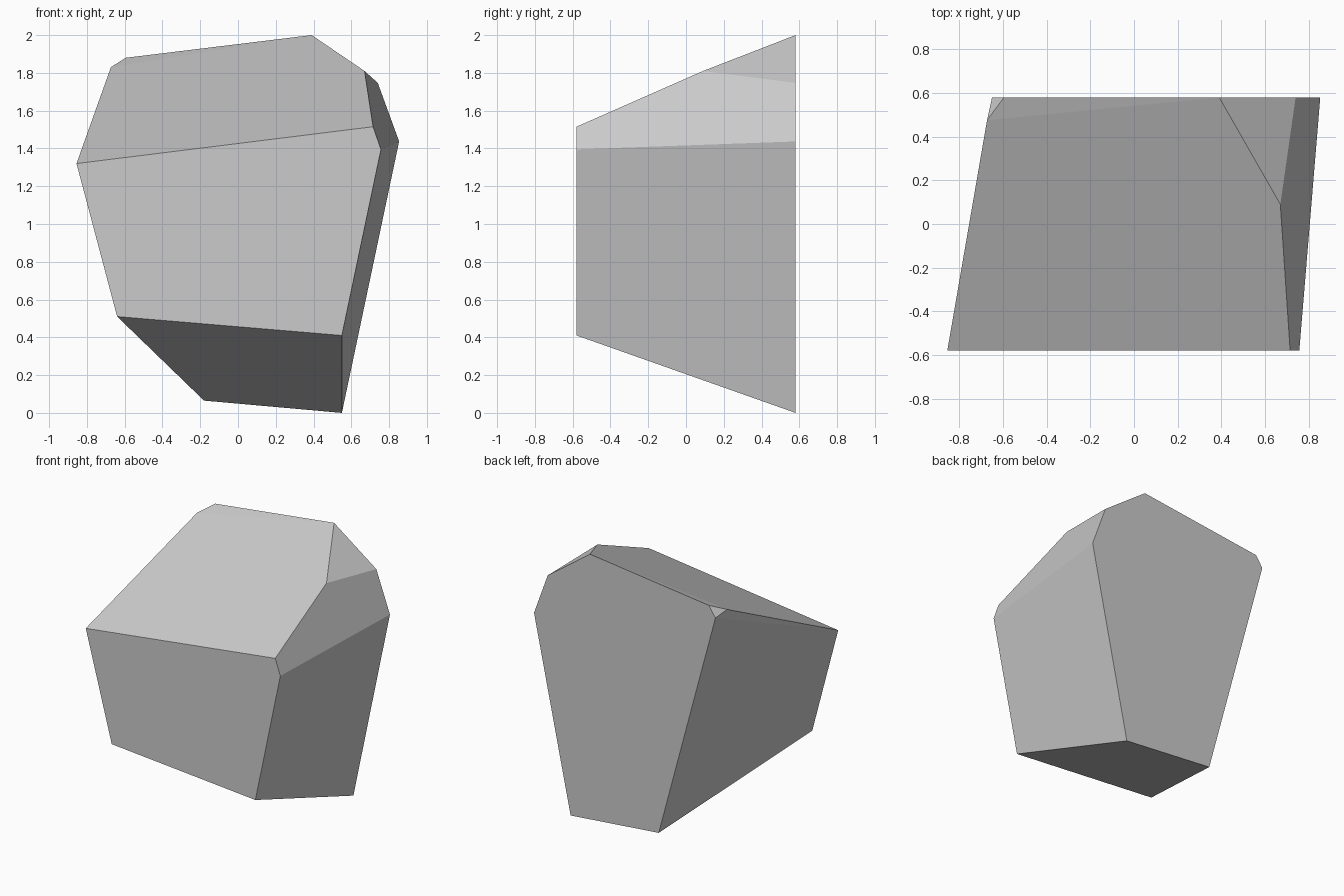
import bpy
import bmesh
import math

# Remove the default object
default_cube = bpy.data.objects.get("Cube")
if default_cube:
    bpy.data.objects.remove(default_cube, do_unlink=True)


def make_material(name, colour):
    material = bpy.data.materials.new(name)
    material.use_nodes = True
    material.diffuse_color = colour
    shader = material.node_tree.nodes["Principled BSDF"]
    shader.inputs["Base Color"].default_value = colour
    return material


def make_hull(name, points, material):
    """Convex solid around the points, with coplanar triangles merged."""
    bm = bmesh.new()
    for point in points:
        bm.verts.new(point)
    bmesh.ops.convex_hull(bm, input=bm.verts[:])
    bmesh.ops.dissolve_limit(bm, angle_limit=math.radians(3),
                             verts=bm.verts[:], edges=bm.edges[:])
    bmesh.ops.recalc_face_normals(bm, faces=bm.faces[:])
    mesh = bpy.data.meshes.new(name)
    bm.to_mesh(mesh)
    bm.free()
    mesh.materials.append(material)
    rock = bpy.data.objects.new(name, mesh)
    bpy.context.collection.objects.link(rock)
    return rock


half_depth = 0.58

# Flat front outline (x, z)
front_outline = [(-0.855, 1.32), (0.715, 1.515), (0.757, 1.395),
                 (0.55, 0.41), (-0.64, 0.51)]

# Flat back outline (x, z)
back_outline = [(-0.18, 0.065), (0.55, 0), (0.853, 1.437), (0.74, 1.747),
                (0.39, 2), (-0.595, 1.88), (-0.65, 1.80)]

# Corners of the chipped upper edges between front and back
chip_corners = [(0.67, 0.09, 1.81), (-0.673, 0.475, 1.83)]

points = [(x, -half_depth, z) for x, z in front_outline]
points += [(x, half_depth, z) for x, z in back_outline]
points += chip_corners

stone_grey = make_material("stone grey", (0.6, 0.6, 0.6, 1))
make_hull("faceted_rock", points, stone_grey)
